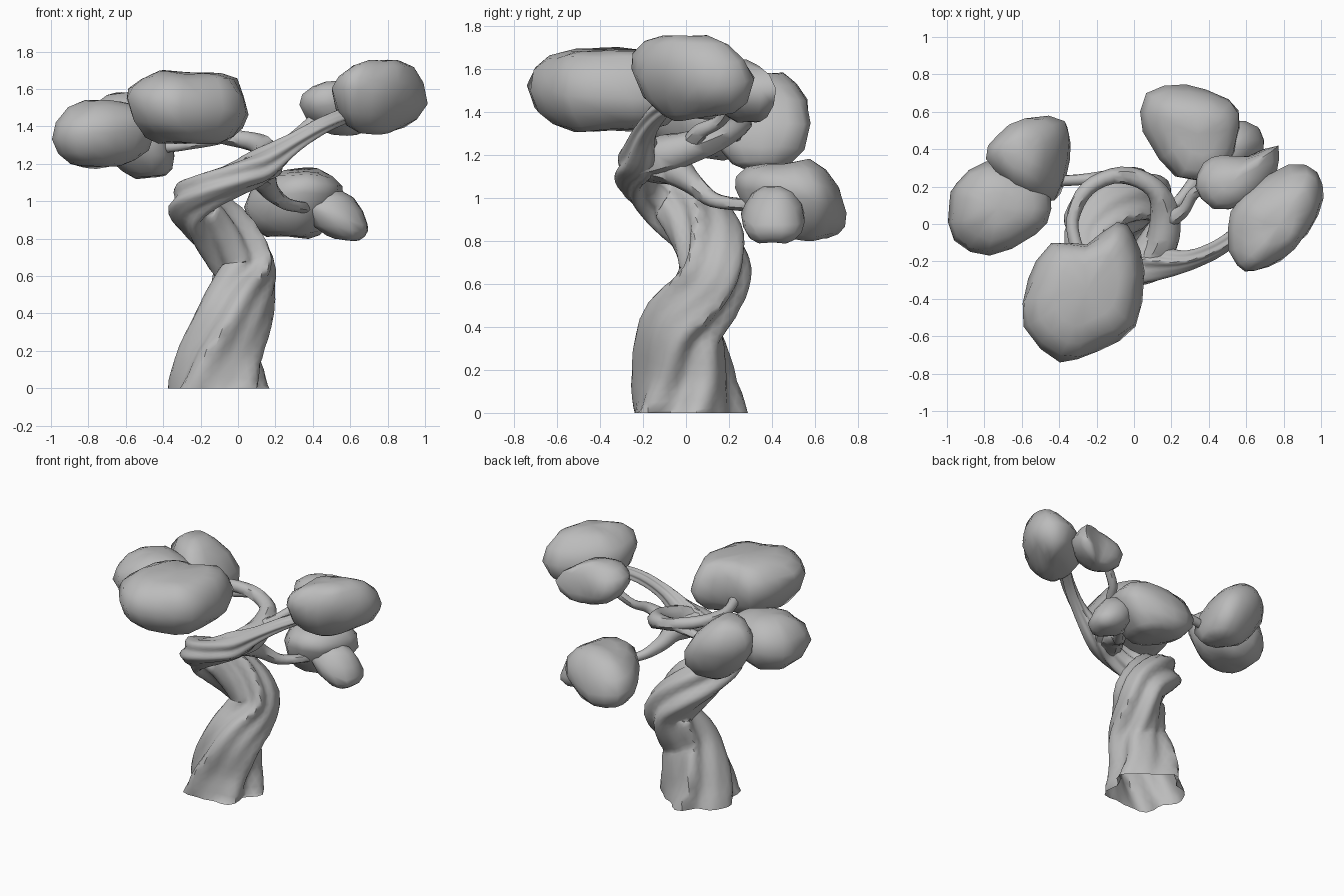
import bpy, bmesh, math
from mathutils import Vector, noise

cube = bpy.data.objects.get("Cube")
if cube:
    bpy.data.objects.remove(cube, do_unlink=True)

grey = bpy.data.materials.new("plain grey")
grey.use_nodes = True
shade = (0.5, 0.5, 0.5, 1)
grey.diffuse_color = shade
grey.node_tree.nodes["Principled BSDF"].inputs["Base Color"].default_value = shade


def spline(points, steps, closed=False):
    """Catmull-Rom curve through points of any dimension."""
    pts = [Vector(p) for p in points]
    n = len(pts)
    pick = (lambda i: pts[i % n]) if closed else (lambda i: pts[min(max(i, 0), n - 1)])
    out = []
    for i in range(n if closed else n - 1):
        a, b, c, d = (pick(i + k) for k in (-1, 0, 1, 2))
        for s in range(steps):
            t = s / steps
            out.append(b + ((c - a) * t + (a * 2 - b * 5 + c * 4 - d) * t ** 2
                            + (b * 3 - a - c * 3 + d) * t ** 3) / 2)
    if not closed:
        out.append(pts[-1])
    return out


def skin(name, rings, angle, caps):
    """Join a stack of equal rings into a smooth surface, capping the chosen ends."""
    bm = bmesh.new()
    loops = [[bm.verts.new(p) for p in ring] for ring in rings]
    n = len(loops[0])
    for low, high in zip(loops, loops[1:]):
        for i in range(n):
            j = (i + 1) % n
            bm.faces.new((low[i], low[j], high[j], high[i]))
    for end in caps:
        bmesh.ops.poke(bm, faces=[bm.faces.new(loops[end])])
    bmesh.ops.recalc_face_normals(bm, faces=bm.faces)
    mesh = bpy.data.meshes.new(name)
    bm.to_mesh(mesh)
    bm.free()
    mesh.materials.append(grey)
    obj = bpy.data.objects.new(name, mesh)
    bpy.context.collection.objects.link(obj)
    bpy.ops.object.select_all(action="DESELECT")
    obj.select_set(True)
    bpy.context.view_layer.objects.active = obj
    bpy.ops.object.shade_smooth_by_angle(angle=math.radians(angle))


def limb(name, path, sides=10, steps=4, ridge=0.05, twist=0.1, caps=(0, -1)):
    """Sweep a twisted, ridged section along (x, y, z, radius) points."""
    curve = spline(path, steps)
    centres = [p.to_3d() for p in curve]
    side = Vector((1, 0, 0))
    rings = []
    for i, c in enumerate(centres):
        along = centres[min(i + 1, len(centres) - 1)] - centres[max(i - 1, 0)]
        if c.z == 0:
            along = Vector((0, 0, 1))
        along.normalize()
        side = (side - along * side.dot(along)).normalized()
        up = along.cross(side)
        ring = []
        for k in range(sides):
            a = math.tau * k / sides
            b = a - twist * i
            spot = Vector((math.cos(b) * 2, math.sin(b) * 2, c.z * 3))
            bark = math.sin(5 * b) + 0.6 * math.sin(8 * b + 1) + 0.8 * noise.noise(spot)
            r = curve[i][3] * (1 + ridge * bark)
            ring.append(c + side * math.cos(a) * r + up * math.sin(a) * r)
        rings.append(ring)
    skin(name, rings, 50, caps)


# Fraction of height, and width, of each level of a foliage clump
LEVELS = ((0, 0.38), (0.07, 0.62), (0.24, 0.86), (0.5, 1), (0.72, 0.9), (0.9, 0.66), (0.99, 0.35))


def clump(name, bottom, top, outline, tilt=(0, 0), lean=(0, 0), full=1):
    """Lumpy dome over a plan outline; tilt slopes it, lean shifts its top."""
    plan = spline(outline, 2, closed=True)
    mid = sum(plan, Vector((0, 0))) / len(plan)
    rings = []
    for h, width in LEVELS:
        ring = []
        for p in plan:
            q = (p - mid) * width ** full
            z = bottom + (top - bottom) * h + q.dot(Vector(tilt)) * (1 - abs(2 * h - 1))
            q += mid + Vector(lean) * (h - 0.5)
            v = Vector((q.x, q.y, z))
            ring.append(v + noise.noise_vector(v * 6) * 0.025)
        rings.append(ring)
    skin(name, rings, 75, (0, -1))


# Trunk: open flared foot, S-bend, then a knee that runs out into the main bough
limb("trunk", [(-0.11, 0, 0, 0.25), (-0.09, -0.01, 0.18, 0.215), (-0.02, -0.01, 0.39, 0.185),
               (0.03, 0.08, 0.54, 0.165), (0.04, 0.13, 0.66, 0.155), (-0.06, 0.11, 0.79, 0.155),
               (-0.17, 0.03, 0.9, 0.145), (-0.24, -0.1, 0.99, 0.12), (-0.16, -0.21, 1.06, 0.095),
               (0, -0.24, 1.13, 0.085), (0.13, -0.21, 1.19, 0.085), (0.3, -0.19, 1.31, 0.05),
               (0.46, -0.12, 1.41, 0.042), (0.62, 0, 1.48, 0.04)],
     sides=36, ridge=0.1, twist=0.085, caps=(-1,))

# Boughs
limb("ring_bough", [(0.06, -0.23, 1.16, 0.08), (0.15, -0.1, 1.2, 0.09), (0.16, 0.06, 1.25, 0.075),
                    (0.1, 0.2, 1.31, 0.055), (-0.07, 0.26, 1.35, 0.045), (-0.25, 0.19, 1.39, 0.04),
                    (-0.33, 0.02, 1.41, 0.035), (-0.3, -0.15, 1.44, 0.035)])
limb("left_rear_bough", [(0.17, 0.02, 1.25, 0.05), (0.26, 0.07, 1.31, 0.035),
                         (0.32, 0.16, 1.36, 0.03), (0.42, 0.22, 1.45, 0.03)])
limb("right_rear_bough", [(-0.08, 0.26, 1.35, 0.04), (-0.24, 0.24, 1.31, 0.03),
                          (-0.4, 0.23, 1.29, 0.03), (-0.54, 0.22, 1.32, 0.025)])
limb("low_bough", [(0.04, -0.2, 1.16, 0.085), (0.12, -0.07, 1.14, 0.08), (0.17, 0.04, 1.06, 0.05),
                   (0.25, 0.13, 0.99, 0.035), (0.34, 0.26, 0.97, 0.03), (0.4, 0.4, 0.96, 0.03)])

# Foliage clumps
clump("left_high_clump", 1.37, 1.76,
      [(0.5, -0.03), (0.55, -0.22), (0.64, -0.25), (0.78, -0.2), (0.93, -0.05), (1, 0.14),
       (0.98, 0.29), (0.84, 0.31), (0.57, 0.16)], tilt=(-0.15, 0), lean=(0.04, -0.06))
clump("left_rear_clump", 1.36, 1.65,
      [(0.33, 0.2), (0.37, 0.32), (0.48, 0.37), (0.62, 0.37), (0.77, 0.41), (0.75, 0.25),
       (0.6, 0.1), (0.42, 0.08)], lean=(-0.05, -0.06), full=1.2)
clump("front_clump", 1.32, 1.69,
      [(-0.59, -0.55), (-0.56, -0.3), (-0.45, -0.11), (-0.26, -0.1), (-0.08, 0.01), (0, -0.06),
       (0.05, -0.25), (0, -0.55), (-0.19, -0.68), (-0.4, -0.74)], tilt=(-0.12, 0), full=0.65)
clump("right_clump", 1.18, 1.54,
      [(-0.99, 0.1), (-0.96, 0.22), (-0.78, 0.33), (-0.5, 0.25), (-0.43, 0.08), (-0.52, -0.05),
       (-0.78, -0.17), (-0.97, -0.08)], tilt=(0.1, 0))
clump("right_rear_clump", 1.13, 1.58,
      [(-0.77, 0.34), (-0.73, 0.48), (-0.55, 0.57), (-0.38, 0.54), (-0.35, 0.36), (-0.42, 0.13),
       (-0.6, 0.16)], lean=(-0.15, 0.02))
clump("low_rear_clump", 0.81, 1.17,
      [(0.05, 0.5), (0.07, 0.69), (0.27, 0.74), (0.5, 0.67), (0.56, 0.52), (0.46, 0.27),
       (0.23, 0.25)], tilt=(0.05, -0.2), lean=(0.08, -0.05), full=0.85)
clump("low_left_clump", 0.79, 1.05,
      [(0.34, 0.36), (0.44, 0.52), (0.6, 0.55), (0.7, 0.45), (0.66, 0.32), (0.5, 0.24)],
      tilt=(-0.35, 0), lean=(-0.09, 0))
